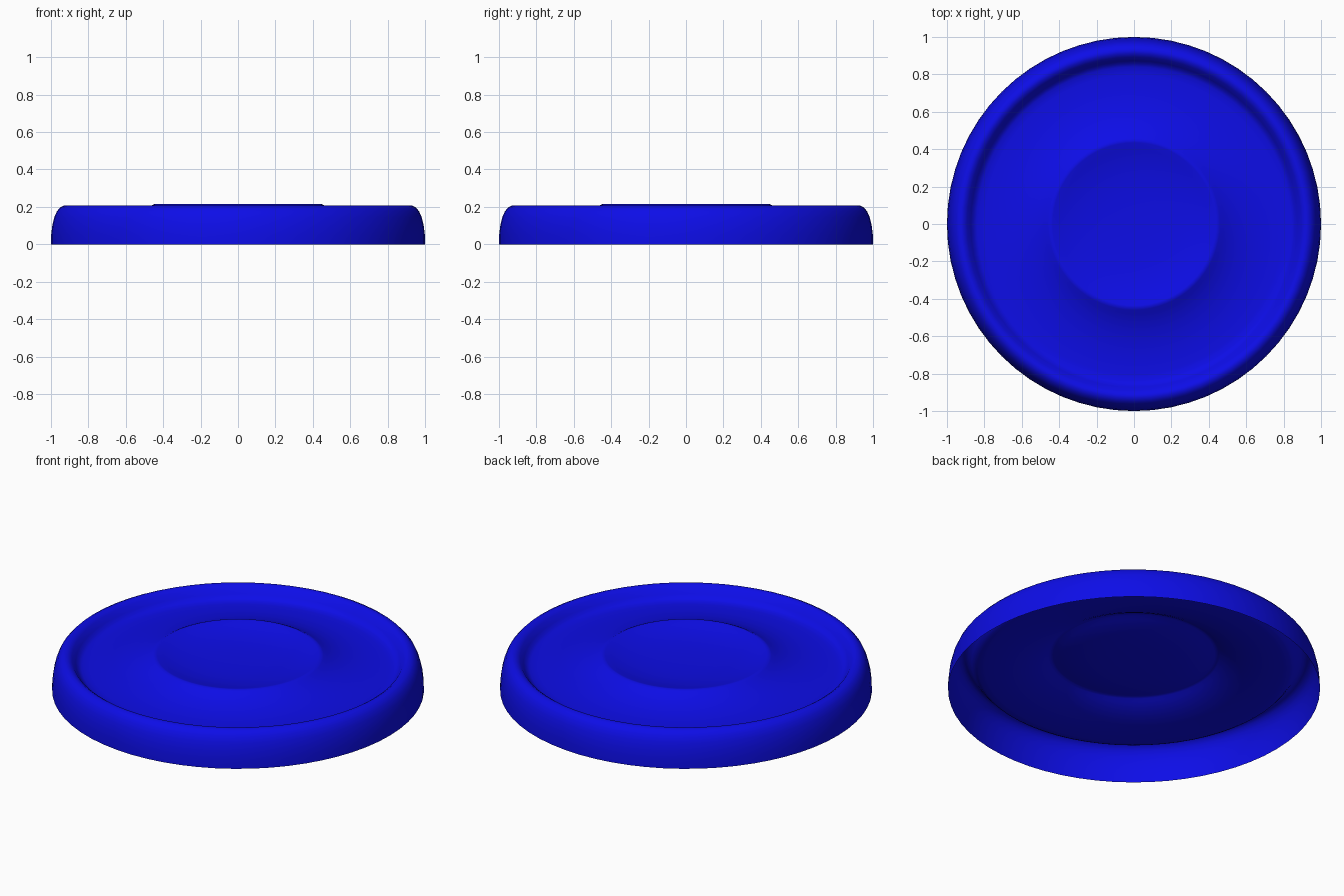
import bpy, bmesh, math

if "Cube" in bpy.data.objects:
    bpy.data.objects.remove(bpy.data.objects["Cube"])

# Revolved profile (radius, height): skirt, rounded rim, groove, mound, dished centre
PROFILE = [(1.0, 0.0), (0.999, 0.05), (0.993, 0.10), (0.982, 0.145), (0.968, 0.177),
           (0.95, 0.197), (0.93, 0.207), (0.912, 0.205), (0.893, 0.192), (0.873, 0.165),
           (0.858, 0.148), (0.84, 0.139), (0.80, 0.137), (0.72, 0.139), (0.65, 0.146),
           (0.58, 0.160), (0.52, 0.179), (0.48, 0.198), (0.46, 0.209), (0.447, 0.215),
           (0.435, 0.213), (0.40, 0.203), (0.34, 0.189), (0.26, 0.178), (0.17, 0.172),
           (0.08, 0.170)]
SEGMENTS = 64

# Single-walled disc, open underneath
bm = bmesh.new()
rings = []
for r, z in PROFILE:
    rings.append([bm.verts.new((r * math.cos(2 * math.pi * i / SEGMENTS),
                                r * math.sin(2 * math.pi * i / SEGMENTS), z))
                  for i in range(SEGMENTS)])
for a, b in zip(rings, rings[1:]):
    for i in range(SEGMENTS):
        j = (i + 1) % SEGMENTS
        bm.faces.new((a[i], a[j], b[j], b[i]))
# Centre fan
centre = bm.verts.new((0, 0, 0.169))
for i in range(SEGMENTS):
    bm.faces.new((rings[-1][i], rings[-1][(i + 1) % SEGMENTS], centre))

mesh = bpy.data.meshes.new("flying_disc")
bm.to_mesh(mesh)
bm.free()
disc = bpy.data.objects.new("flying_disc", mesh)
bpy.context.collection.objects.link(disc)

# Blue plastic
blue = bpy.data.materials.new("blue plastic")
blue.diffuse_color = (0.004, 0.004, 0.8, 1)
blue.use_nodes = True
blue.node_tree.nodes["Principled BSDF"].inputs["Base Color"].default_value = blue.diffuse_color
mesh.materials.append(blue)

# Smooth shading
bpy.context.view_layer.objects.active = disc
disc.select_set(True)
bpy.ops.object.shade_smooth_by_angle(angle=math.radians(40))
